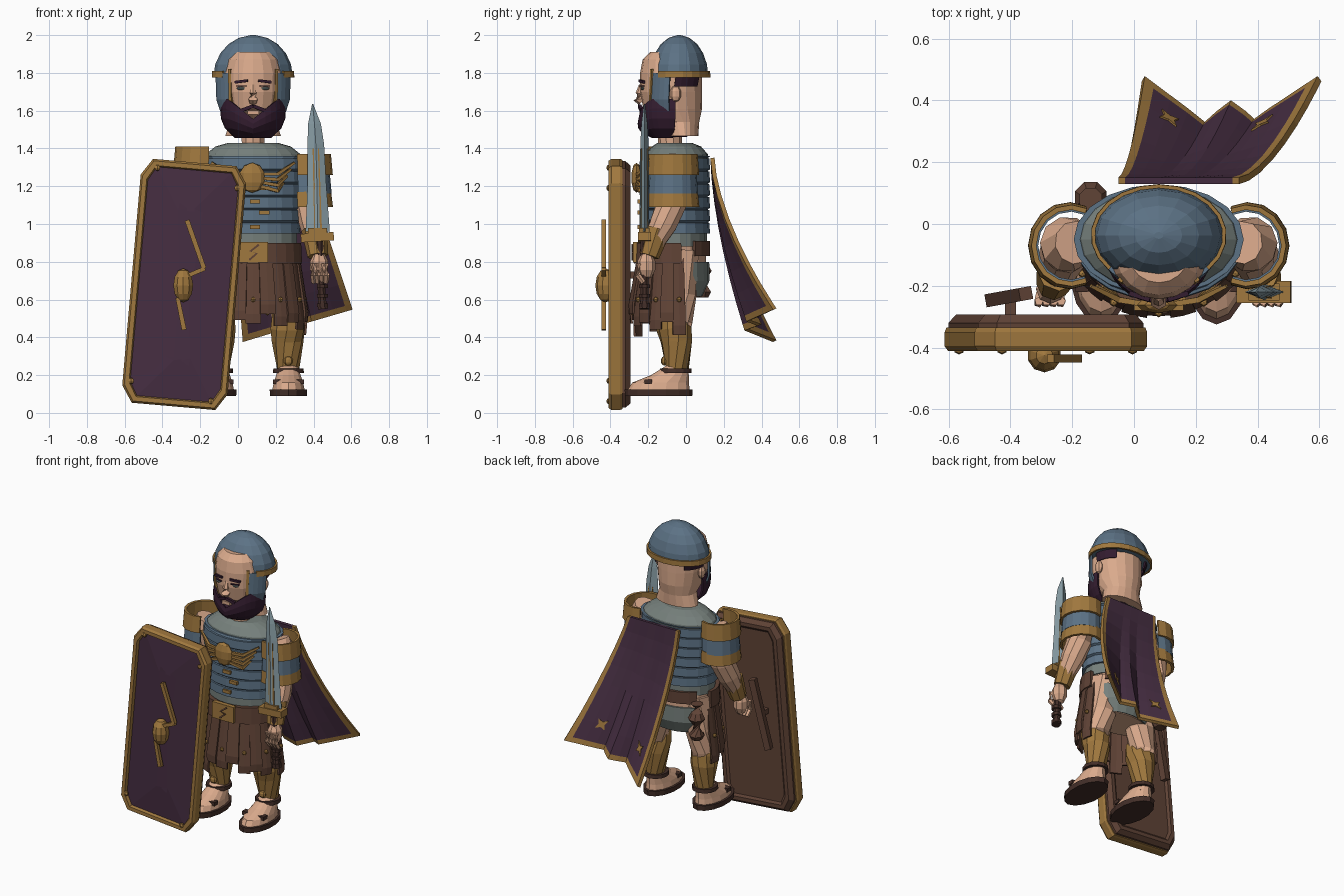
import bpy, bmesh, math, random
from mathutils import Vector, Matrix, Euler

if bpy.data.objects.get("Cube"):
    bpy.data.objects.remove(bpy.data.objects["Cube"])
random.seed(4)
CX = .08  # the body's own mirror line


def material(name, *rgb):
    col = [(c / 255 / 12.92 if c < 11 else ((c / 255 + .055) / 1.055) ** 2.4) for c in rgb] + [1]
    m = bpy.data.materials.new(name)
    m.use_nodes = True
    m.diffuse_color = col
    m.node_tree.nodes["Principled BSDF"].inputs["Base Color"].default_value = col
    return m


steel = material("blue steel", 92, 114, 133)
blade = material("pale blade", 139, 160, 168)
gold = material("old gold", 160, 120, 62)
purple = material("cape purple", 70, 46, 66)
hair = material("dark hair", 52, 29, 48)
skin = material("skin", 218, 170, 140)
brown = material("leather", 96, 67, 54)
dark = material("dark leather", 67, 46, 40)
grey = material("grey cloth", 118, 128, 124)


def finish(name, bm, *mats):
    bmesh.ops.recalc_face_normals(bm, faces=bm.faces)
    me = bpy.data.meshes.new(name)
    bm.to_mesh(me)
    bm.free()
    for m in mats:
        me.materials.append(m)
    ob = bpy.data.objects.new(name, me)
    bpy.context.collection.objects.link(ob)
    return ob


def skin_rows(name, rows, mats, closed=True, cap=True, thick=0, rule=None):
    """Join rows of points into a surface."""
    bm = bmesh.new()
    vs = [[bm.verts.new(p) for p in row] for row in rows]
    n = len(rows[0])
    for j in range(len(rows) - 1):
        for i in range(n if closed else n - 1):
            k = (i + 1) % n
            f = bm.faces.new((vs[j][i], vs[j][k], vs[j + 1][k], vs[j + 1][i]))
            if rule:
                f.material_index = rule(i, j)
    if closed and cap:
        bm.faces.new(vs[0])
        bm.faces.new(vs[-1])
    ob = finish(name, bm, *mats)
    if thick:
        mod = ob.modifiers.new("thickness", "SOLIDIFY")
        mod.thickness, mod.offset = thick, 0
    return ob


def loft(name, rings, mat, n=18, arc=None, thick=0, cap=True):
    """Stack of ellipses (cx, cy, z, rx, ry); angle 0 is the front."""
    a0, a1 = arc or (0, 360)
    count = n + 1 if arc else n
    angles = [math.radians(a0 + (a1 - a0) * i / n) for i in range(count)]
    rows = [[(x + rx * math.sin(a), y - ry * math.cos(a), z) for a in angles] for x, y, z, rx, ry in rings]
    return skin_rows(name, rows, [mat], not arc, cap, thick)


def limb(name, pts, mat, n=10):
    """Tube through points (x, y, z, radius)."""
    ps = [Vector(p[:3]) for p in pts]
    rows = []
    for i, p in enumerate(ps):
        q = (ps[min(i + 1, len(ps) - 1)] - ps[max(i - 1, 0)]).to_track_quat('Z', 'Y')
        rows.append([p + q @ Vector((math.cos(t), math.sin(t), 0)) * pts[i][3]
                     for t in [math.tau * (k + .5) / n for k in range(n)]])
    return skin_rows(name, rows, [mat])


def box(name, loc, size, mat, rot=(0, 0, 0)):
    bm = bmesh.new()
    bmesh.ops.create_cube(bm, size=1, matrix=Matrix.LocRotScale(Vector(loc), Euler(rot), Vector(size)))
    return finish(name, bm, mat)


def ball(name, loc, radii, mat, n=10):
    bm = bmesh.new()
    bmesh.ops.create_uvsphere(bm, u_segments=n, v_segments=max(4, n // 2 + 1), radius=1,
                              matrix=Matrix.LocRotScale(Vector(loc), None, Vector(radii)))
    return finish(name, bm, mat)


# Head and neck
loft("head", [(CX, -.02, 1.465, .15, .085), (CX, -.03, 1.54, .125, .1), (CX, -.07, 1.61, .145, .155),
              (CX, -.08, 1.7, .16, .165), (CX, -.08, 1.8, .162, .163), (CX, -.09, 1.87, .14, .14),
              (CX, -.09, 1.91, .1, .1)], skin)
limb("neck", [(CX, -.085, 1.38, .062), (CX, -.085, 1.52, .065)], skin)
limb("nose", [(CX, -.235, 1.735, .014), (CX, -.247, 1.69, .02), (CX, -.25, 1.66, .028), (CX, -.235, 1.645, .02)], skin, 6)
box("lips", (CX, -.237, 1.59), (.06, .02, .022), skin)

# Beard: low under the mouth, high at the cheeks
rows = []
for t in range(5):
    row = []
    for i in range(19):
        a = math.radians(-100 + 200 * i / 18)
        top = 1.555 + .105 * min(1, abs(math.sin(a)) * 1.25)
        z = 1.46 + (top - 1.46) * t / 4
        r = (.55, .86, .98, 1, .96)[t]
        row.append((CX + .168 * r * math.sin(a), -.085 - .165 * r * math.cos(a), z))
    rows.append(row)
skin_rows("beard", rows, [hair], False, thick=.012)
loft("beard_underside", [(CX, -.085, 1.46, .09, .088), (CX, -.085, 1.5, .13, .13)], hair)

for s, side in ((1, "left"), (-1, "right")):
    box(side + "_eyebrow", (CX + s * .062, -.234, 1.755), (.07, .016, .014), hair, (0, s * .12, s * .3))
    ball(side + "_eye", (CX + s * .062, -.23, 1.718), (.026, .01, .009), grey, 8)
    box(side + "_eyelid", (CX + s * .062, -.234, 1.73), (.055, .014, .006), hair, (0, 0, s * .3))
    box(side + "_moustache", (CX + s * .03, -.24, 1.613), (.065, .018, .018), hair, (0, s * .35, s * .2))
    ball(side + "_ear", (CX + s * .16, -.055, 1.69), (.022, .03, .045), skin, 8)
    # Helmet side parts
    loft(side + "_cheek_guard", [(CX, -.05, 1.6, .175, .155), (CX, -.05, 1.66, .195, .165), (CX, -.045, 1.8, .2, .16)],
         steel, 4, (s * 38, s * 76), .012)
    loft(side + "_guard_edge", [(CX, -.05, 1.6, .18, .16), (CX, -.05, 1.66, .2, .17), (CX, -.045, 1.82, .206, .168)],
         gold, 1, (s * 34, s * 39), .014)
    loft(side + "_hair", [(CX, -.05, 1.73, .165, .14), (CX, -.04, 1.8, .185, .145)], hair, 4, (s * 85, s * 140), .01)

# Helmet
loft("helmet_dome", [(CX, -.037, 1.78 + .22 * math.sin(t), .21 * math.cos(t), .155 * math.cos(t))
                     for t in (0, .3, .6, .9, 1.2, 1.5)], steel, 16)
loft("helmet_brim", [(CX, -.037, 1.775, .214, .16), (CX, -.037, 1.81, .213, .159)], gold, 16, (48, 312), .012)

# Cuirass of overlapping bands
bands = []
for i in range(6):
    z = .95 + i * .068
    bands += [(CX, -.06, z, .25 + i * .005, .187), (CX, -.06, z + .056, .247 + i * .005, .184),
              (CX, -.06, z + .058, .236 + i * .005, .174)]
loft("cuirass", bands + [(CX, -.05, 1.36, .275, .178)], steel, 20)
loft("collar", [(CX, -.05, 1.335, .265, .172), (CX, -.05, 1.37, .25, .165), (CX, -.05, 1.41, .2, .13), (CX, -.06, 1.43, .13, .09)], grey, 20)
loft("tunic_waist", [(CX, -.06, .88, .235, .17), (CX, -.06, .96, .235, .17)], grey)
for i, z in enumerate((.985, 1.06, 1.12, 1.19)):
    box("clasp", (CX + (.06 if i % 2 else .01), -.246, z), (.055, .02, .022), gold)

# Chest emblem with spread wings
ball("chest_emblem", (CX - .005, -.262, 1.245), (.07, .028, .08), gold, 8)
for s in (1, -1):
    for k in range(4):
        limb("wing_feather", [(CX + s * .04, -.26, 1.265 - k * .022, .012),
                              (CX + s * .13, -.245, 1.265 - k * .03, .013),
                              (CX + s * (.22 - k * .02), -.2, 1.325 - k * .035, .008)], gold, 4)

# Belt, hips and cloth
loft("hips", [(CX, -.05, .62, .19, .12), (CX, -.05, .72, .215, .155), (CX, -.06, .93, .225, .165)], skin)
loft("belt_front", [(CX, -.06, .79, .245, .2), (CX, -.06, .9, .24, .195)], brown, 14, (-100, 100), .03)
loft("belt_back", [(CX, -.06, .83, .235, .178), (CX, -.06, .91, .235, .178)], brown, 8, (125, 235), .02)
box("buckle", (CX, -.265, .85), (.16, .03, .11), gold)
limb("buckle_mark", [(CX + .03, -.282, .89, .008), (CX - .015, -.282, .855, .008), (CX + .02, -.282, .845, .008), (CX - .02, -.282, .81, .008)], brown, 4)
loft("loincloth", [(CX, -.05, .62, .19, .13), (CX, -.05, .7, .225, .168), (CX, -.055, .8, .23, .172)], grey, 10, (95, 265), .012)
limb("pouch", [(-.14, .085, .61, .035), (-.14, .085, .64, .052), (-.14, .085, .75, .055), (-.14, .08, .79, .035), (-.14, .08, .85, .04)], brown, 8)

# Skirt of leather strips
for k in range(13):
    mid = -96 + k * 16
    low = .43 + random.uniform(-.03, .05) + .06 * (k % 2)
    out = .008 * (k % 2)
    loft("skirt_strip", [(CX, -.06, low, .275 + out, .23 + out), (CX, -.06, low + .05, .28 + out, .232 + out),
                         (CX, -.06, .82, .235 + out, .188 + out)], brown, 2, (mid - 8.5, mid + 8.5), .012)
    a = math.radians(mid)
    ball("strip_stud", (CX + .275 * math.sin(a), -.06 - .228 * math.cos(a), .6 - .07 * (k % 2)), (.014, .014, .014), gold, 6)

# Limbs and their armour
for s, side in ((1, "left"), (-1, "right")):
    def at(dx, *rest):
        return (CX + s * dx, *rest)
    limb(side + "_arm", [at(.27, -.06, 1.35, .07), at(.295, -.065, 1.28, .09), at(.3, -.08, 1.1, .082), at(.32, -.12, 1, .075), at(.34, -.19, .86, .048)], skin)
    limb(side + "_bracer", [at(.325, -.15, .97, .07), at(.342, -.195, .83, .054)], gold, 8)
    ball(side + "_hand", at(.35, -.21, .78), (.05, .05, .075), skin, 8)
    for k in range(4):
        limb(side + "_finger", [at(.315 + k * .024, -.25, .79, .015), at(.317 + k * .024, -.255, .73, .016), at(.32 + k * .022, -.225, .69, .013)], skin, 5)
    lift = 0 if s > 0 else .04
    for label, low, high, mat, r in (("lower", 1.09, 1.17, gold, .125), ("middle", 1.16, 1.27, steel, .118), ("upper", 1.26, 1.37, gold, .124)):
        loft(f"{side}_{label}_shoulder_band", [at(.29, -.07, low + lift, r, r + .008), at(.285, -.07, high + lift, r - .005, r)],
             mat, 10, (s * -25, s * 205), .016)
    limb(side + "_leg", [at(.13, -.04, .85, .11), at(.16, -.035, .62, .092), at(.18, -.045, .48, .08), at(.18, -.045, .18, .05)], skin)
    limb(side + "_greave", [at(.182, -.075, .53, .085), at(.182, -.065, .45, .093), at(.183, -.05, .38, .085), at(.186, -.045, .23, .06)], gold)
    loft(side + "_foot", [at(.187, -.145, .12, .088, .165), at(.187, -.135, .16, .08, .15), at(.187, -.085, .2, .066, .1), at(.187, -.05, .25, .05, .055)], skin, 14)
    loft(side + "_sole", [at(.187, -.145, .09, .1, .178), at(.187, -.145, .125, .102, .18)], dark, 14)
    loft(side + "_ankle_strap", [at(.187, -.055, .21, .082, .085), at(.187, -.055, .235, .08, .083)], dark, 12)
    box(side + "_toe_strap", at(.187, -.2, .165), (.165, .04, .025), dark)
    ball(side + "_greave_boss", at(.187, -.115, .275), (.025, .018, .025), gold, 8)

# Sword
limb("sword_grip", [(.45, -.22, .55, .03), (.445, -.22, .6, .022), (.43, -.22, .91, .022)], dark, 8)
for z in (.57, .62, .67):
    limb("grip_ring", [(.447, -.22, z - .01, .032), (.447, -.22, z + .01, .032)], dark, 8)
box("sword_guard", (.42, -.22, .93), (.175, .07, .045), gold, (0, -.06, 0))
box("guard_cap", (.42, -.22, .965), (.1, .055, .03), gold)
loft("sword_blade", [(.422, -.22, .96, .064, .026), (.418, -.22, 1.2, .05, .024), (.412, -.22, 1.42, .044, .022),
                     (.405, -.22, 1.53, .034, .016), (.395, -.22, 1.635, .003, .003)], blade, 4)
limb("blade_ridge", [(.424, -.22, .97, .029), (.412, -.22, 1.4, .024)], gold, 4)

# Shield
turn = math.radians(5)


def shield_row(inset, y):
    w, h, c, d = .28 - inset, .648 - inset, .058 - inset * .4, .088 - inset * .4
    pts = [(w, h - d), (w - c, h), (c - w, h), (-w, h - d), (-w, d - h), (c - w, -h), (w - c, -h), (w, d - h)]
    return [(-.285 + a * math.cos(turn) + b * math.sin(turn), y, .68 + b * math.cos(turn) - a * math.sin(turn)) for a, b in pts]


skin_rows("shield_rim", [shield_row(*r) for r in ((.045, -.335), (.006, -.335), (0, -.35), (0, -.395), (.01, -.41), (.034, -.41), (.042, -.385))], [gold], cap=False)
skin_rows("shield_face", [shield_row(.03, -.35), shield_row(.035, -.39), shield_row(.26, -.405)], [purple])
skin_rows("shield_back", [shield_row(.012, -.345), shield_row(.012, -.32), shield_row(.035, -.293), shield_row(.06, -.293), shield_row(.075, -.305)], [brown])
for p in shield_row(.045, -.408)[::2]:
    ball("shield_rivet", p, (.017, .014, .017), gold, 6)
ball("shield_boss", (-.29, -.425, .675), (.055, .055, .09), gold)
limb("shield_upper_bolt", [(-.27, -.435, 1.02, .018), (-.18, -.435, .765, .018)], gold, 4)
limb("shield_bolt_link", [(-.175, -.435, .765, .016), (-.27, -.435, .725, .016)], gold, 4)
limb("shield_lower_bolt", [(-.32, -.435, .61, .016), (-.285, -.435, .44, .018)], gold, 4)
limb("shield_handle", [(-.46, -.245, .5, .03), (-.35, -.225, .96, .03)], brown, 4)
limb("handle_bracket", [(-.4, -.3, .73, .025), (-.4, -.235, .73, .025)], brown, 4)

# Cape with folds and a gold border
folds = ((0, .47), (.35, .32), (.5, .39), (.63, .33), (1, .47))


def cape_point(u, v):
    for (u0, y0), (u1, y1) in zip(folds, folds[1:]):
        if u <= u1:
            yb = y0 + (y1 - y0) * (u - u0) / (u1 - u0)
            break
    return Vector((-.05 + .39 * u + v * (.08 + .18 * u), .14 + (yb - .14) * v ** 1.6, 1.35 + v * (.17 * u - .97)))


us = [0, .055, .15, .25, .35, .43, .5, .57, .63, .72, .83, .945, 1]
vs = [0, .12, .25, .4, .55, .7, .83, .965, 1]
skin_rows("cape", [[cape_point(u, v) for u in us] for v in vs], [purple, gold], False, thick=.022,
          rule=lambda i, j: int(i in (0, len(us) - 2) or j == len(vs) - 2))
for u in (.17, .75):
    mid = cape_point(u, .83)
    du, dv = cape_point(u + .01, .83) - mid, cape_point(u, .84) - mid
    du.normalize()
    dv.normalize()
    up = dv.cross(du) if dv.cross(du).y > 0 else du.cross(dv)
    star = [[mid + up * h + (du * math.cos(t) + dv * math.sin(t)) * (.045 if k % 2 else .018)
             for k, t in enumerate(math.tau * i / 8 for i in range(8))] for h in (.012, .018)]
    skin_rows("cape_star", star, [gold])
